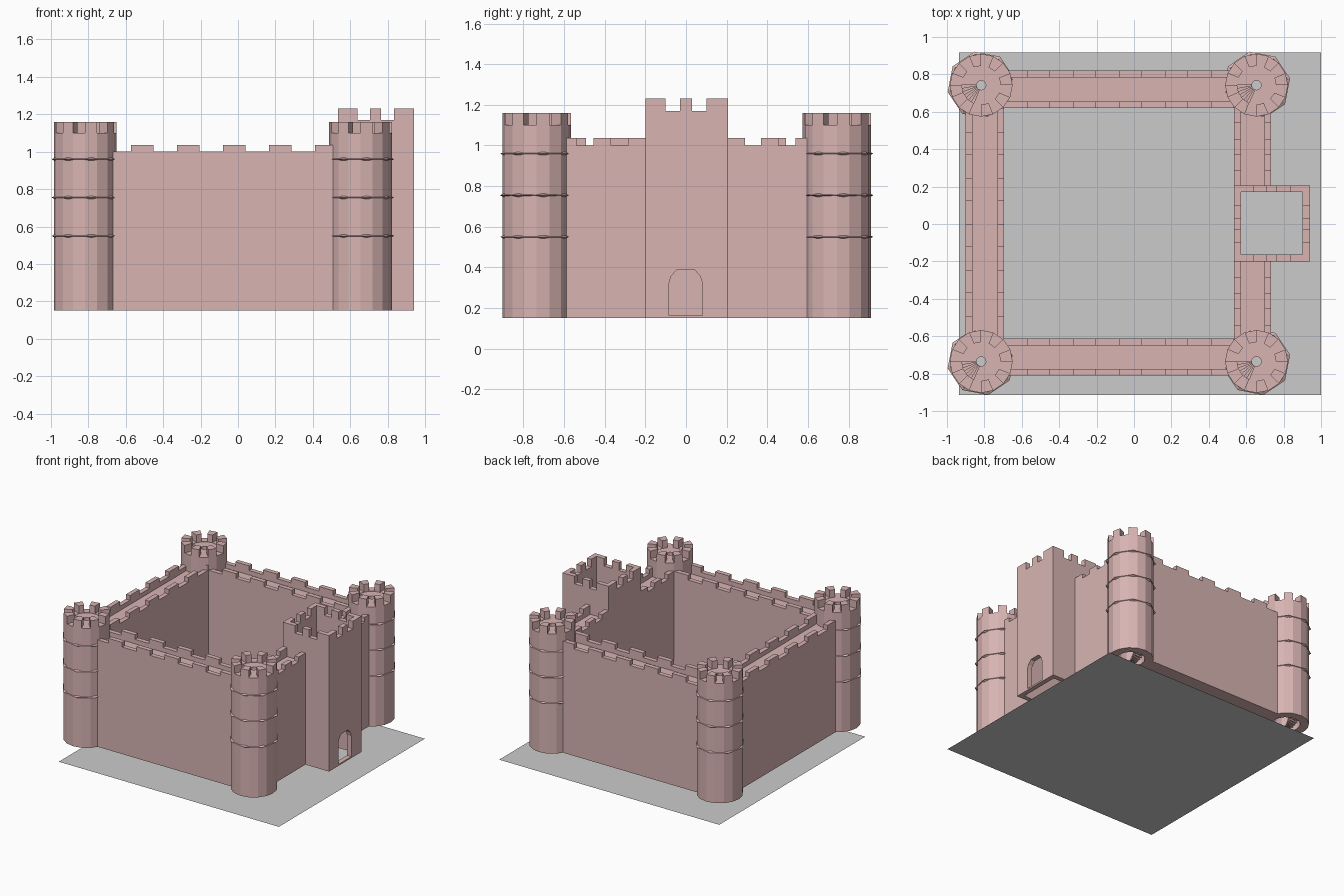
import bpy, bmesh
from math import sin, cos, pi, radians

if "Cube" in bpy.data.objects:
    bpy.data.objects.remove(bpy.data.objects["Cube"])

stone = bpy.data.materials.new("stone")
stone.diffuse_color = (0.69, 0.46, 0.45, 1)
stone.use_nodes = True
stone.node_tree.nodes["Principled BSDF"].inputs["Base Color"].default_value = stone.diffuse_color


def finish(bm, name, mat=stone):
    bmesh.ops.remove_doubles(bm, verts=bm.verts, dist=1e-5)
    bmesh.ops.recalc_face_normals(bm, faces=bm.faces)
    me = bpy.data.meshes.new(name)
    bm.to_mesh(me)
    bm.free()
    if mat:
        me.materials.append(mat)
    ob = bpy.data.objects.new(name, me)
    bpy.context.collection.objects.link(ob)
    return ob


def prism(bm, pts, vec):
    """Closed prism from a planar loop of 3D points pushed along vec."""
    a = [bm.verts.new(p) for p in pts]
    b = [bm.verts.new([p[i] + vec[i] for i in range(3)]) for p in pts]
    bm.faces.new(a)
    bm.faces.new(b[::-1])
    n = len(pts)
    for i in range(n):
        j = (i + 1) % n
        bm.faces.new((a[j], a[i], b[i], b[j]))


def box(bm, x0, x1, y0, y1, z0, z1):
    prism(bm, [(x0, y0, z0), (x1, y0, z0), (x1, y1, z0), (x0, y1, z0)], (0, 0, z1 - z0))


def wedge(bm, r0, r1, a0, a1, n, z0, z1):
    """Ring segment; a full turn makes a closed tube."""
    full = abs(a1 - a0 - 360) < 1e-6
    rows = []
    for i in range(n if full else n + 1):
        t = radians(a0 + (a1 - a0) * i / n)
        rows.append([bm.verts.new((r * cos(t), r * sin(t), z))
                     for r, z in ((r0, z0), (r1, z0), (r1, z1), (r0, z1))])
    for i in range(n):
        p, q = rows[i], rows[(i + 1) % len(rows)]
        for k in range(4):
            m = (k + 1) % 4
            bm.faces.new((p[k], p[m], q[m], q[k]))
    if not full:
        bm.faces.new(rows[0])
        bm.faces.new(rows[-1][::-1])


BASE, TOP = 0.15, 1.0

# ground sheet
bm = bmesh.new()
bm.faces.new([bm.verts.new(p) for p in
              ((-0.935, -0.915, 0), (1, -0.915, 0), (1, 0.918, 0), (-0.935, 0.918, 0))])
finish(bm, "ground_sheet", None)

# corner tower: hollow drum, merlons and roof with stair opening
bm = bmesh.new()
wedge(bm, 0.104, 0.168, 0, 360, 16, BASE, 1.10)
drum = finish(bm, "corner_tower")
bm = bmesh.new()
for i in range(8):
    wedge(bm, 0.104, 0.168, i * 45, i * 45 + 22.5, 1, 1.10, 1.16)
merlons = finish(bm, "tower_merlons")
bm = bmesh.new()
wedge(bm, 0.025, 0.104, 247.5, 540, 13, 1.075, 1.098)
roof = finish(bm, "tower_roof")

# spiral stairs
bm = bmesh.new()
for i in range(78):
    z = 1.085 - i * 0.012
    a = 180 + i * 10
    wedge(bm, 0.025, 0.104, a, a + 10, 1, max(z - 0.02, BASE), z)
stairs = finish(bm, "spiral_stairs")

# eight-sided rings whose corners poke out of the drum
bm = bmesh.new()
for z in (0.55, 0.755, 0.96):
    rows = []
    for i in range(8):
        t = i * pi / 4 + 0.2
        rows.append([bm.verts.new((r * cos(t), r * sin(t), z + dz)) for r, dz in
                     ((0.183, 0), (0.168, 0.008), (0.153, 0), (0.168, -0.008))])
    for i in range(8):
        p, q = rows[i], rows[(i + 1) % 8]
        for k in range(4):
            m = (k + 1) % 4
            bm.faces.new((p[k], p[m], q[m], q[k]))
rings = finish(bm, "tower_rings")

# repeat the tower at all four corners
corners = [(-0.817, -0.735), (0.655, -0.735), (-0.817, 0.742), (0.655, 0.742)]
for part in (drum, merlons, roof, stairs, rings):
    part.location = (*corners[0], 0)
    for c in corners[1:]:
        dup = part.copy()
        dup.location = (*c, 0)
        bpy.context.collection.objects.link(dup)


# curtain wall: walkway channel profile plus merlons on both parapets
def wall(name, along_x, s0, s1, u0, u1, starts, width):
    p, deck = 0.036, 0.965
    prof = [(u0, BASE), (u1, BASE), (u1, TOP), (u1 - p, TOP),
            (u1 - p, deck), (u0 + p, deck), (u0 + p, TOP), (u0, TOP)]
    bm = bmesh.new()
    if along_x:
        prism(bm, [(s0, u, z) for u, z in prof], (s1 - s0, 0, 0))
    else:
        prism(bm, [(u, s0, z) for u, z in prof], (0, s1 - s0, 0))
    finish(bm, name)
    bm = bmesh.new()
    for s in starts:
        a, b = max(s, s0), min(s + width, s1)
        for v in (u0, u1 - p):
            if along_x:
                box(bm, a, b, v, v + p, TOP, 1.037)
            else:
                box(bm, v, v + p, a, b, TOP, 1.037)
    finish(bm, name + "_merlons")


xs = [-0.573 + 0.246 * i for i in range(5)]
wall("front_wall", True, -0.71, 0.548, -0.81, -0.613, xs, 0.122)
wall("back_wall", True, -0.71, 0.548, 0.62, 0.82, xs, 0.122)
wall("left_wall", False, -0.628, 0.635, -0.90, -0.695,
     [-0.615 + 0.246 * i for i in range(6)], 0.123)
wall("right_wall_front", False, -0.628, -0.2, 0.535, 0.733, [-0.625, -0.455, -0.285], 0.085)
wall("right_wall_back", False, 0.205, 0.635, 0.535, 0.733, [0.205, 0.37, 0.54], 0.085)

# gate tower: block with cut interior, doorway and battlement notches
bm = bmesh.new()
box(bm, 0.535, 0.94, -0.2, 0.207, BASE, 1.23)
gate = finish(bm, "gate_tower")


def cut(bm):
    tool = finish(bm, "cutter")
    tool.hide_render = True
    mod = gate.modifiers.new("cut", 'BOOLEAN')
    mod.operation, mod.object, mod.solver = 'DIFFERENCE', tool, 'EXACT'
    bpy.context.view_layer.objects.active = gate
    bpy.ops.object.modifier_apply(modifier=mod.name)
    bpy.data.objects.remove(tool)


bm = bmesh.new()
box(bm, 0.572, 0.902, -0.163, 0.17, 0, 1.4)
cut(bm)
bm = bmesh.new()
arch = [(-0.083, 0.162), (0.08, 0.162), (0.08, 0.325), (0.07, 0.357), (0.04, 0.39),
        (-0.043, 0.39), (-0.073, 0.357), (-0.083, 0.325)]
prism(bm, [(0.5, y, z) for y, z in arch], (0.5, 0, 0))
cut(bm)
for a, b in ((0.64, 0.705), (0.765, 0.835)):
    bm = bmesh.new()
    box(bm, a, b, -0.3, 0.3, 1.17, 1.3)
    cut(bm)
for a, b in ((-0.1, -0.03), (0.03, 0.1)):
    bm = bmesh.new()
    box(bm, 0.5, 1.0, a, b, 1.17, 1.3)
    cut(bm)
